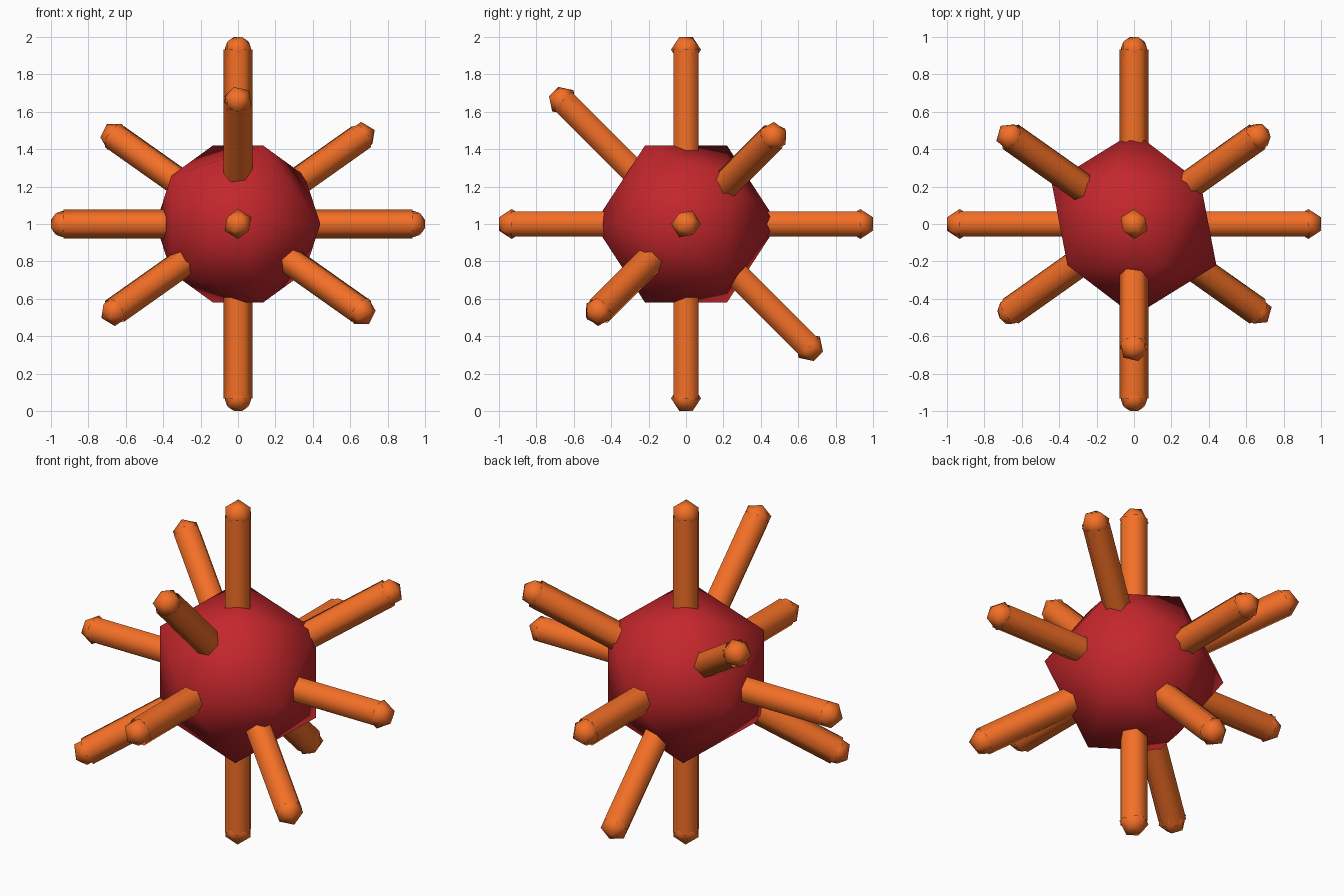
import bpy, bmesh
from math import radians, sqrt
from mathutils import Matrix, Vector

if "Cube" in bpy.data.objects:
    bpy.data.objects.remove(bpy.data.objects["Cube"])

CENTRE = Matrix.Translation((0, 0, 1))
# icosahedron lies with its pole along y
ICO_TURN = Matrix.Rotation(radians(90), 4, 'X')


def material(name, colour):
    m = bpy.data.materials.new(name)
    m.diffuse_color = colour
    m.use_nodes = True
    m.node_tree.nodes["Principled BSDF"].inputs["Base Color"].default_value = m.diffuse_color
    return m


def finish(bm, name, mat, matrix):
    for f in bm.faces:
        f.smooth = True
    me = bpy.data.meshes.new(name)
    bm.to_mesh(me)
    bm.free()
    me.materials.append(mat)
    ob = bpy.data.objects.new(name, me)
    ob.matrix_world = matrix
    bpy.context.collection.objects.link(ob)


red = material("red", (0.55, 0.02, 0.025, 1))
orange = material("orange", (0.9, 0.16, 0.02, 1))

# core: smooth-shaded icosahedron
bm = bmesh.new()
bmesh.ops.create_icosphere(bm, subdivisions=1, radius=0.492, matrix=ICO_TURN)
finish(bm, "core", red, CENTRE)

# spikes: six-sided rods through the core, each end capped by a small icosahedron
R, END = 0.078, 0.932
h = sqrt(0.5)
directions = [(0, 0, 1), (1, 0, 0), (0, 1, 0),
              (h, 0.5, 0.5), (-h, 0.5, 0.5), (0, -h, h)]
for i, d in enumerate(directions):
    bm = bmesh.new()
    bmesh.ops.create_cone(bm, cap_ends=False, segments=6, radius1=R, radius2=R,
                          depth=2 * END, matrix=Matrix.Rotation(radians(90), 4, 'Z'))
    for s in (1, -1):
        bmesh.ops.create_icosphere(bm, subdivisions=1, radius=0.08,
                                   matrix=Matrix.Translation((0, 0, s * END)) @ ICO_TURN)
    turn = Vector((0, 0, 1)).rotation_difference(Vector(d)).to_matrix().to_4x4()
    finish(bm, f"spike_pair_{i + 1}", orange, CENTRE @ turn)
